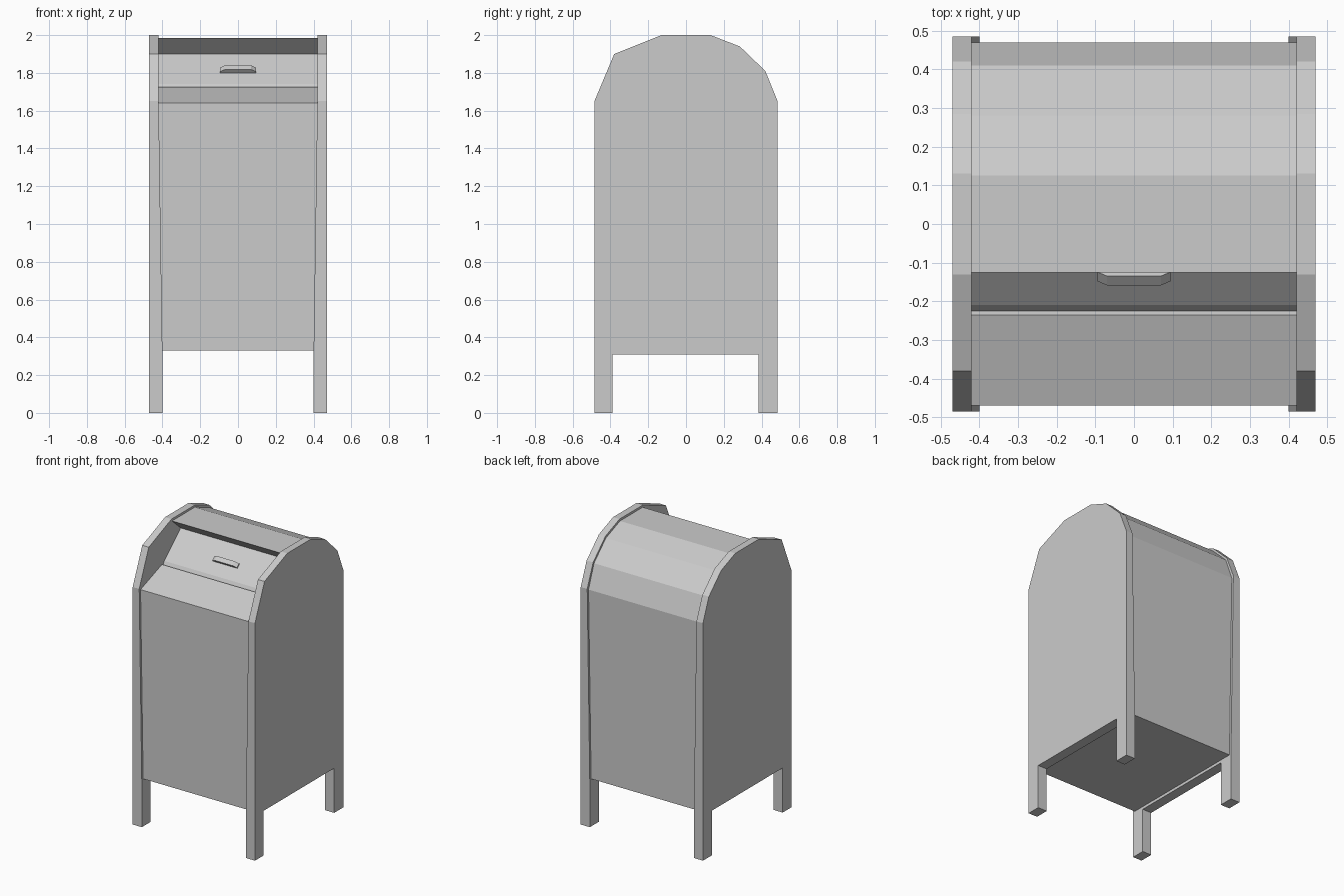
import bpy, bmesh
from mathutils import Vector

if "Cube" in bpy.data.objects:
    bpy.data.objects.remove(bpy.data.objects["Cube"])


def make_object(name, bm):
    bmesh.ops.recalc_face_normals(bm, faces=bm.faces)
    mesh = bpy.data.meshes.new(name)
    bm.to_mesh(mesh)
    bm.free()
    obj = bpy.data.objects.new(name, mesh)
    bpy.context.collection.objects.link(obj)
    return obj


def slab(name, points, polys, x_near, x_far):
    """Thick sheet from (y, z) points; x_near / x_far give each side's x from z."""
    bm = bmesh.new()
    near = [bm.verts.new((x_near(z), y, z)) for y, z in points]
    far = [bm.verts.new((x_far(z), y, z)) for y, z in points]
    for poly in polys:
        bm.faces.new([near[i] for i in poly])
        bm.faces.new([far[i] for i in reversed(poly)])
    # walls around the outline
    edges = [(p[i], p[(i + 1) % len(p)]) for p in polys for i in range(len(p))]
    for a, b in edges:
        if (b, a) not in edges:
            bm.faces.new((near[b], near[a], far[a], far[b]))
    return make_object(name, bm)


# Side panels with legs: arched plate, thicker towards the feet
panel_pts = [
    (-0.485, 1.65), (-0.38, 1.90), (-0.13, 2.0), (0.13, 2.0),
    (0.285, 1.94), (0.42, 1.81), (0.485, 1.65),            # arch 0-6
    (0.485, 0.31), (0.385, 0.31), (-0.39, 0.31), (-0.485, 0.31),  # 7-10
    (0.485, 0), (0.385, 0), (-0.39, 0), (-0.485, 0),       # feet 11-14
]
panel_polys = [
    [0, 1, 2, 3, 4, 5, 6],
    [0, 6, 7, 8, 9, 10],
    [8, 7, 11, 12],
    [10, 9, 13, 14],
]
panels = slab("side_panels", panel_pts, panel_polys,
              lambda z: 0.47, lambda z: 0.42 if z > 1 else 0.40)
panels.modifiers.new("Mirror", 'MIRROR')

# Body: box with sloped front ledge, leaning door, hood overhang and rounded back
body_pts = [
    (-0.47, 0.33), (-0.47, 1.64), (-0.235, 1.725), (-0.225, 1.712),
    (-0.21, 1.74), (-0.03, 1.90), (-0.125, 1.985), (0.125, 1.985),
    (0.28, 1.925), (0.41, 1.80), (0.47, 1.64), (0.47, 0.33),
]
slab("body", body_pts, [list(range(len(body_pts)))],
     lambda z: -0.43 if z > 1 else -0.41, lambda z: 0.43 if z > 1 else 0.41)

# Door handle: tapered bar lying on the leaning door
up = Vector((0, 0.18, 0.16)).normalized()
out = Vector((0, -up.z, up.y))
base = Vector((0, -0.1425, 1.80))
bm = bmesh.new()
outline = [(-0.095, -0.005), (-0.095, 0.008), (-0.07, 0.024),
           (0.07, 0.024), (0.095, 0.008), (0.095, -0.005)]
low, high = [[bm.verts.new(base + Vector((x, 0, 0)) + out * h + up * u)
              for x, h in outline] for u in (0, 0.032)]
bm.faces.new(low)
bm.faces.new(high)
for i in range(len(outline)):
    j = (i + 1) % len(outline)
    bm.faces.new((low[i], low[j], high[j], high[i]))
make_object("door_handle", bm)
